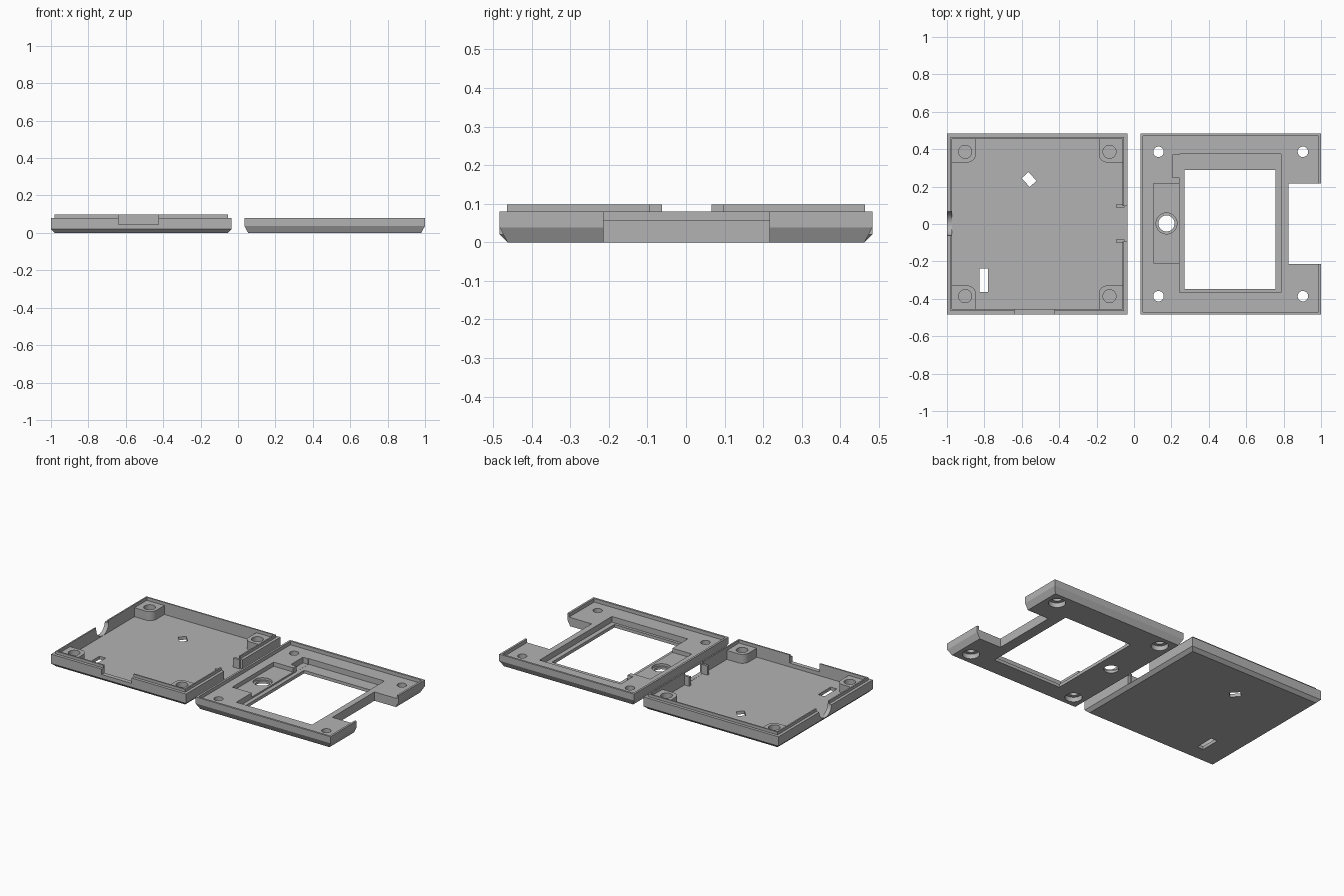
import bpy
import bmesh
from math import radians
from mathutils import Matrix, Vector

cube = bpy.data.objects.get("Cube")
if cube:
    bpy.data.objects.remove(cube, do_unlink=True)

grey = bpy.data.materials.new("plain grey plastic")
grey.use_nodes = True
COLOUR = (0.45, 0.45, 0.45, 1)
grey.diffuse_color = COLOUR
grey.node_tree.nodes["Principled BSDF"].inputs["Base Color"].default_value = COLOUR

HALF = 0.483      # half width of each shell
CX = 0.517        # distance of each shell centre from the middle
WALL = 0.08       # wall height
SCREW = 0.386     # screw offset from the shell centre
FLOOR = 0.02
TOP = 0.2         # cutters end above everything


def add(name, bm):
    bmesh.ops.recalc_face_normals(bm, faces=bm.faces)
    mesh = bpy.data.meshes.new(name)
    bm.to_mesh(mesh)
    bm.free()
    obj = bpy.data.objects.new(name, mesh)
    bpy.context.collection.objects.link(obj)
    mesh.materials.append(grey)
    return obj


def box(name, x0, x1, y0, y1, z0, z1, turn=0):
    bm = bmesh.new()
    bmesh.ops.create_cube(bm, size=1)
    centre = Vector((x0 + x1, y0 + y1, z0 + z1)) / 2
    bm.transform(Matrix.Translation(centre) @ Matrix.Rotation(radians(turn), 4, "Z")
                 @ Matrix.Diagonal((x1 - x0, y1 - y0, z1 - z0, 1)))
    return add(name, bm)


def square(name, cx, half, z0, z1):
    return box(name, cx - half, cx + half, -half, half, z0, z1)


def cylinder(name, x, y, r, z0, z1):
    bm = bmesh.new()
    bmesh.ops.create_cone(bm, cap_ends=True, segments=48, radius1=r, radius2=r, depth=z1 - z0)
    bm.transform(Matrix.Translation((x, y, (z0 + z1) / 2)))
    return add(name, bm)


def tray_block(name, cx, chamfer):
    """Square block whose lower rim slopes inwards."""
    bm = bmesh.new()
    rings = []
    for half, z in ((HALF - 0.02, 0), (HALF, chamfer), (HALF, WALL)):
        rings.append([bm.verts.new((cx + sx * half, sy * half, z))
                      for sx, sy in ((-1, -1), (1, -1), (1, 1), (-1, 1))])
    for low, high in zip(rings, rings[1:]):
        for i in range(4):
            j = (i + 1) % 4
            bm.faces.new((low[i], low[j], high[j], high[i]))
    bm.faces.new(rings[0])
    bm.faces.new(rings[-1])
    return add(name, bm)


def combine(target, tool, operation):
    mod = target.modifiers.new("shape", "BOOLEAN")
    mod.operation = operation
    mod.solver = "EXACT"
    mod.object = tool
    bpy.context.view_layer.objects.active = target
    bpy.ops.object.modifier_apply(modifier=mod.name)
    bpy.data.objects.remove(tool, do_unlink=True)


def cut(target, *tools):
    for tool in tools:
        combine(target, tool, "DIFFERENCE")


def join(target, *tools):
    for tool in tools:
        combine(target, tool, "UNION")


def corner_post(sx, sy):
    """Screw post with one rounded corner facing the middle."""
    near, far = 0.329, HALF - 0.015
    xs = sorted((sx * near, sx * far))
    ys = sorted((sy * near, sy * far))
    post = box("corner_post", xs[0] - CX, xs[1] - CX, ys[0], ys[1], FLOOR - 0.008, WALL - 0.002)
    bm = bmesh.new()
    bm.from_mesh(post.data)
    inner = [e for e in bm.edges
             if all(abs(v.co.x + CX - sx * near) < 0.001 and abs(v.co.y - sy * near) < 0.001
                    for v in e.verts)]
    bmesh.ops.bevel(bm, geom=inner, offset=0.045, segments=8, profile=0.5, affect="EDGES")
    bm.to_mesh(post.data)
    bm.free()
    return post


CORNERS = [(sx, sy) for sx in (-1, 1) for sy in (-1, 1)]

# Base shell: chamfered tray with a raised locating lip
base = tray_block("base_shell", -CX, 0.02)
join(base, square("lip", -CX, HALF - 0.019, 0.05, 0.098))
cut(base, square("cavity", -CX, HALF - 0.028, FLOOR, TOP))

# Screw posts with blind holes
for sx, sy in CORNERS:
    join(base, corner_post(sx, sy))
    cut(base, cylinder("pilot_hole", sx * SCREW - CX, sy * SCREW, 0.035, 0.028, TOP))

# Openings in the walls: front slot, right slot, round-bottomed left slot
cut(base,
    box("front_slot", -0.638, -0.424, -0.6, -0.44, 0.045, TOP),
    box("right_slot", -0.075, 0.01, -0.093, 0.097, FLOOR + 0.001, TOP),
    box("left_slot", -1.1, -0.95, -0.062, 0.066, 0.085, TOP))
cable = cylinder("cable_hole", 0, 0, 0.064, -0.05, 0.1)
cable.data.transform(Matrix.Translation((-1, 0.002, 0.085)) @ Matrix.Rotation(radians(90), 4, "Y"))
cut(base, cable)

# Tabs beside the right slot
for y in (-0.092, 0.096):
    join(base, box("slot_tab", -0.096, -0.05, y - 0.008, y + 0.008, FLOOR - 0.008, 0.0795))

# Openings in the base floor
cut(base,
    box("floor_slot", -0.826, -0.781, -0.364, -0.238, -0.1, 0.1),
    box("floor_diamond", -0.593, -0.529, 0.2135, 0.2625, -0.1, 0.1, turn=-47))

# Lid shell: shallow tray with a display window
lid = tray_block("lid_shell", CX, 0.038)
cut(lid,
    square("lid_recess", CX, HALF - 0.013, 0.057, TOP),
    box("display_recess", 0.244, 0.787, -0.366, 0.374, 0.02, TOP),
    box("cable_recess", 0.206, 0.26, 0.248, 0.370, 0.0205, TOP),
    box("button_pocket", 0.104, 0.25, -0.208, 0.216, 0.03, TOP),
    box("display_window", 0.27, 0.757, -0.348, 0.29, -0.1, TOP),
    box("side_notch", 0.826, 1.1, -0.214, 0.216, -0.1, TOP))

# Button hole and countersunk screw holes
cut(lid,
    cylinder("button_counterbore", 0.174, 0.003, 0.056, 0.015, TOP),
    cylinder("button_hole", 0.174, 0.003, 0.043, -0.1, TOP))
for sx, sy in CORNERS:
    x, y = CX + sx * SCREW, sy * SCREW
    cut(lid,
        cylinder("screw_head", x, y, 0.05, -0.1, 0.03),
        cylinder("screw_hole", x, y, 0.028, -0.1, TOP))

# Smooth the round walls and keep the corners crisp
for shell in (base, lid):
    bpy.ops.object.select_all(action="DESELECT")
    shell.select_set(True)
    bpy.context.view_layer.objects.active = shell
    bpy.ops.object.shade_smooth_by_angle(angle=radians(25))
